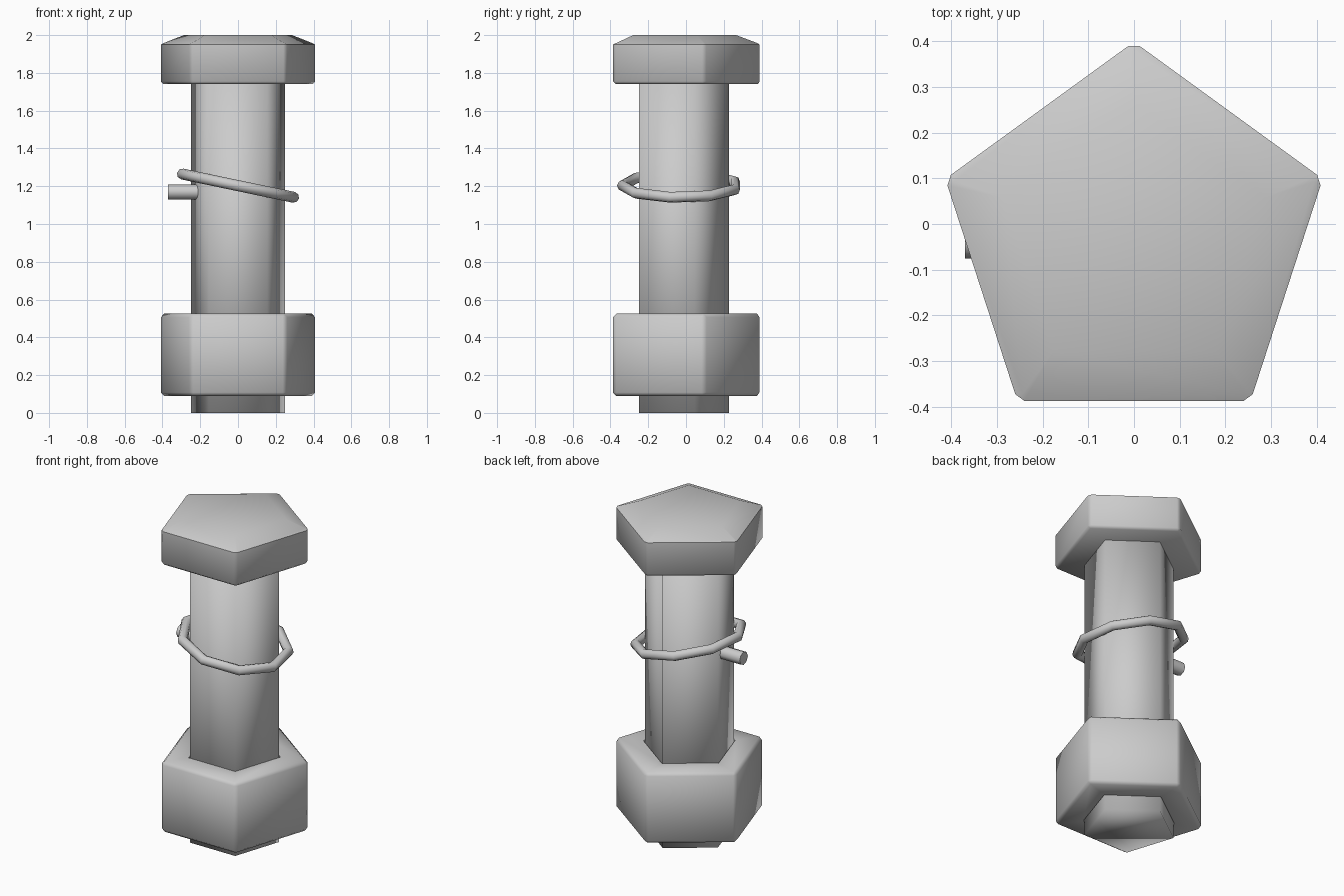
import bpy, bmesh, math

if "Cube" in bpy.data.objects:
    bpy.data.objects.remove(bpy.data.objects["Cube"])

CY = -0.0356   # pentagon centre, so the bounding box is centred on y = 0


def pentagon_solid(name, rings, closed=False, bevel=0.0):
    """Loft pentagons given as (radius, z); closed joins last to first (a ring with a hole)."""
    bm = bmesh.new()
    loops = []
    for r, z in rings:
        angles = [math.radians(90 + 72 * i) for i in range(5)]
        loops.append([bm.verts.new((r * math.cos(a), CY + r * math.sin(a), z)) for a in angles])
    pairs = list(zip(loops, loops[1:]))
    if closed:
        pairs.append((loops[-1], loops[0]))
    else:
        bm.faces.new(loops[0][::-1])
        bm.faces.new(loops[-1])
    for a, b in pairs:
        for i in range(5):
            j = (i + 1) % 5
            bm.faces.new((a[i], a[j], b[j], b[i]))
    bmesh.ops.recalc_face_normals(bm, faces=bm.faces)
    if bevel:
        outer = [e for e in bm.edges if e.calc_face_angle() > math.radians(69)
                 and all(math.hypot(v.co.x, v.co.y - CY) > 0.4 for v in e.verts)]
        bmesh.ops.bevel(bm, geom=outer, offset=bevel, segments=1, affect='EDGES')
    mesh = bpy.data.meshes.new(name)
    bm.to_mesh(mesh)
    bm.free()
    ob = bpy.data.objects.new(name, mesh)
    bpy.context.collection.objects.link(ob)
    return ob


def smooth(ob, angle=None):
    bpy.ops.object.select_all(action='DESELECT')
    ob.select_set(True)
    bpy.context.view_layer.objects.active = ob
    if angle is None:
        bpy.ops.object.shade_smooth()
    else:
        bpy.ops.object.shade_smooth_by_angle(angle=math.radians(angle))


# Five-sided shaft
smooth(pentagon_solid("shaft", [(0.2626, 0), (0.2626, 1.76)]))

# Head with chamfered top
smooth(pentagon_solid("head", [(0.4344, 1.74), (0.4344, 1.95), (0.301, 2.0)], bevel=0.015), 50)

# Nut with a five-sided hole
smooth(pentagon_solid("nut", [(0.4344, 0.09), (0.4344, 0.525), (0.27, 0.525), (0.27, 0.09)],
                      closed=True, bevel=0.018), 50)

# Tilted loose ring with nine segments
bpy.ops.mesh.primitive_torus_add(major_radius=0.306, minor_radius=0.029,
                                 major_segments=9, minor_segments=8,
                                 location=(0, -0.03, 1.203))
ring = bpy.context.object
ring.name = "ring"
for v in ring.data.vertices:   # put a segment corner at the front
    x, y = v.co.x, v.co.y
    v.co.x, v.co.y = y, -x
ring.rotation_euler = (0, math.radians(11.8), 0)
smooth(ring, 60)

# Small pin on the left of the shaft
bpy.ops.mesh.primitive_cylinder_add(vertices=8, radius=0.04, depth=0.22,
                                    location=(-0.26, -0.035, 1.17),
                                    rotation=(0, math.radians(90), 0))
pin = bpy.context.object
pin.name = "pin"
smooth(pin, 50)
